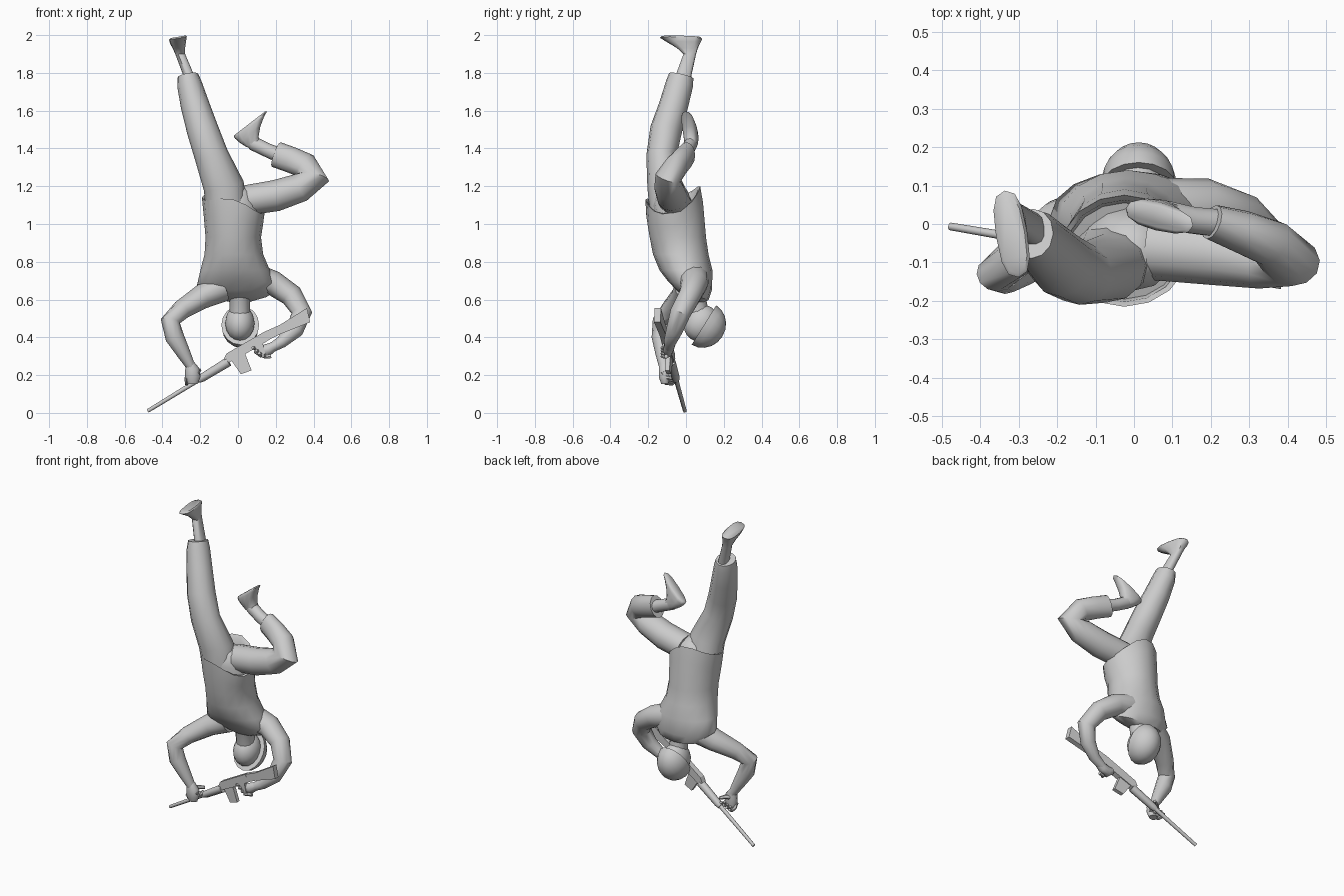
import bpy, bmesh, math
from mathutils import Vector, Matrix

grey = bpy.data.materials.new("light_grey")
grey.diffuse_color = (0.6, 0.6, 0.6, 1)


def finish(name, bm, angle=45):
    bmesh.ops.recalc_face_normals(bm, faces=bm.faces)
    mesh = bpy.data.meshes.new(name)
    bm.to_mesh(mesh)
    bm.free()
    ob = bpy.data.objects.new(name, mesh)
    bpy.context.collection.objects.link(ob)
    mesh.materials.append(grey)
    bpy.ops.object.select_all(action='DESELECT')
    ob.select_set(True)
    bpy.context.view_layer.objects.active = ob
    bpy.ops.object.shade_smooth_by_angle(angle=math.radians(angle))
    return ob


def loft(name, stations, sides=12, ref=(0, 1, 0), axis=None, tilt=None, power=1.0):
    """Skin oval rings (x, y, z, half width, half depth along ref); power < 1 is boxier."""
    bm = bmesh.new()
    pts = [Vector(s[:3]) for s in stations]
    rings = []
    for i, s in enumerate(stations):
        if axis:
            t = Vector(axis).normalized()
        else:
            t = Vector()
            if i > 0:
                t += (pts[i] - pts[i - 1]).normalized()
            if i < len(pts) - 1:
                t += (pts[i + 1] - pts[i]).normalized()
            t.normalize()
        v = Vector(ref)
        v = (v - t * v.dot(t)).normalized()
        u = v.cross(t)
        ring = []
        for k in range(sides):
            a = 2 * math.pi * k / sides
            c, d = [math.copysign(abs(q) ** power, q) for q in (math.cos(a), math.sin(a))]
            p = pts[i] + u * s[3] * c + v * s[4] * d
            if tilt:
                p.z += tilt(p)
            ring.append(bm.verts.new(p))
        rings.append(ring)
    for r0, r1 in zip(rings, rings[1:]):
        for k in range(sides):
            n = (k + 1) % sides
            bm.faces.new((r0[k], r0[n], r1[n], r1[k]))
    bm.faces.new(rings[0])
    bm.faces.new(rings[-1])
    return finish(name, bm)


def gun_y(x):
    return -0.005 - 0.17 * (x + 0.485)


def plate(name, outline, half):
    """Front-view outline given thickness along the slanted rifle plane."""
    bm = bmesh.new()
    f, b = [[bm.verts.new((x, gun_y(x) + d, z)) for x, z in outline] for d in (-half, half)]
    bm.faces.new(f)
    bm.faces.new(b)
    n = len(outline)
    for k in range(n):
        bm.faces.new((f[k], f[(k + 1) % n], b[(k + 1) % n], b[k]))
    return finish(name, bm, 30)


# Shirt with a recessed hem, raised front and back, and a collar higher in front
def shirt_tilt(p):
    top = max(0, min(1, (p.z - 0.93) / 0.12))
    low = max(0, min(1, (0.74 - p.z) / 0.1))
    x, y = (p.x + 0.025) / 0.165, (p.y + 0.07) / 0.145
    return top * (-0.04 * x + 0.035 * y + 0.065 * abs(y) ** 3) - low * 0.3 * (p.y - 0.03)


loft("shirt", [
    (0.01, 0.04, 0.6, 0.07, 0.05), (0, 0.035, 0.625, 0.165, 0.085),
    (-0.01, 0.02, 0.675, 0.207, 0.118), (-0.015, 0, 0.755, 0.184, 0.14),
    (-0.022, -0.028, 0.84, 0.155, 0.147), (-0.025, -0.043, 0.93, 0.147, 0.149),
    (-0.025, -0.06, 1.02, 0.157, 0.15), (-0.025, -0.07, 1.1, 0.166, 0.145),
    (-0.025, -0.07, 1.1, 0.152, 0.132), (-0.025, -0.07, 1.05, 0.145, 0.125)],
    sides=16, axis=(0, 0, 1), tilt=shirt_tilt)
loft("hips", [(-0.01, -0.06, 0.98, 0.12, 0.1), (-0.01, -0.065, 1.1, 0.125, 0.11),
              (-0.005, -0.075, 1.17, 0.08, 0.08), (0, -0.08, 1.2, 0.03, 0.04)],
     axis=(0, 0, 1))

# Straight leg
loft("straight_trouser_leg", [
    (-0.06, -0.09, 1.05, 0.11, 0.1), (-0.075, -0.115, 1.2, 0.108, 0.09),
    (-0.14, -0.13, 1.36, 0.09, 0.08), (-0.188, -0.105, 1.5, 0.084, 0.085),
    (-0.228, -0.065, 1.63, 0.076, 0.077), (-0.257, -0.035, 1.74, 0.066, 0.073),
    (-0.265, -0.025, 1.785, 0.056, 0.066)])
loft("straight_foot", [
    (-0.25, -0.02, 1.73, 0.03, 0.042), (-0.262, -0.012, 1.79, 0.028, 0.042),
    (-0.306, 0.02, 1.9, 0.026, 0.034), (-0.313, 0.008, 1.93, 0.031, 0.055),
    (-0.317, -0.012, 1.96, 0.038, 0.088), (-0.318, -0.026, 1.983, 0.041, 0.114),
    (-0.318, -0.026, 1.991, 0.034, 0.104)],
    axis=(0, 0, 1), ref=(-0.16, 1, 0), power=0.75,
    tilt=lambda p: 0.18 * (p.x + 0.318) if p.z > 1.95 else 0)

# Bent leg
loft("bent_trouser_leg", [
    (0.04, -0.06, 1.125, 0.08, 0.085), (0.2, -0.075, 1.15, 0.083, 0.083),
    (0.33, -0.09, 1.193, 0.077, 0.078), (0.405, -0.095, 1.245, 0.08, 0.07),
    (0.357, -0.05, 1.308, 0.07, 0.062), (0.28, -0.02, 1.34, 0.069, 0.056),
    (0.202, 0.005, 1.368, 0.069, 0.046)])
loft("bent_ankle", [
    (0.24, 0, 1.355, 0.04, 0.038), (0.15, 0.01, 1.393, 0.037, 0.036),
    (0.085, 0.025, 1.425, 0.038, 0.036), (0.05, 0.03, 1.45, 0.03, 0.03)], sides=10)
loft("bent_foot", [
    (0.1, 0.025, 1.415, 0.03, 0.03), (0.075, 0.027, 1.435, 0.043, 0.036),
    (0.063, 0.024, 1.475, 0.072, 0.038), (0.062, 0.02, 1.512, 0.1, 0.037),
    (0.066, 0.018, 1.528, 0.113, 0.033), (0.062, 0.018, 1.533, 0.105, 0.026)],
    axis=(-0.61, 0, 0.79), ref=(0.16, 1, 0.12), power=0.75)

# Arms
loft("bent_arm", [
    (-0.09, 0.02, 0.665, 0.08, 0.085), (-0.195, -0.01, 0.612, 0.064, 0.074),
    (-0.3, -0.08, 0.545, 0.052, 0.055), (-0.358, -0.13, 0.485, 0.052, 0.048),
    (-0.335, -0.135, 0.4, 0.05, 0.047), (-0.285, -0.125, 0.31, 0.036, 0.036),
    (-0.25, -0.115, 0.245, 0.024, 0.028)])
loft("trigger_arm", [
    (0.08, 0.035, 0.715, 0.08, 0.085), (0.19, 0.045, 0.685, 0.066, 0.073),
    (0.285, 0.02, 0.62, 0.06, 0.06), (0.338, -0.03, 0.53, 0.055, 0.055),
    (0.3, -0.06, 0.44, 0.048, 0.045), (0.23, -0.085, 0.375, 0.032, 0.033),
    (0.17, -0.09, 0.34, 0.024, 0.027)])

# Hands with curled fingers
loft("barrel_hand", [
    (-0.255, -0.115, 0.265, 0.022, 0.026), (-0.243, -0.115, 0.23, 0.038, 0.03),
    (-0.24, -0.115, 0.19, 0.042, 0.03), (-0.24, -0.11, 0.155, 0.028, 0.022)], sides=10)
loft("trigger_hand", [
    (0.195, -0.09, 0.355, 0.024, 0.027), (0.16, -0.095, 0.335, 0.032, 0.028),
    (0.12, -0.095, 0.325, 0.032, 0.026), (0.09, -0.09, 0.335, 0.018, 0.018)], sides=10)
for i in range(4):
    x, z = -0.272 + 0.02 * i, 0.158 + 0.01 * i
    loft("barrel_finger", [(x, -0.125, z + 0.03, 0.011, 0.012), (x, -0.105, z, 0.011, 0.011),
                           (x, -0.075, z - 0.004, 0.01, 0.01), (x, -0.05, z + 0.012, 0.008, 0.008)],
         sides=6, ref=(1, 0, 0))
    x, z = 0.09 + 0.018 * i, 0.345 - 0.015 * i
    loft("trigger_finger", [(x + 0.03, -0.105, z, 0.011, 0.012), (x, -0.11, z - 0.004, 0.01, 0.01),
                            (x - 0.012, -0.13, z, 0.008, 0.008)], sides=6, ref=(0, 0, 1))
loft("thumb", [(-0.25, -0.1, 0.225, 0.013, 0.013), (-0.225, -0.075, 0.23, 0.013, 0.013),
               (-0.2, -0.05, 0.225, 0.009, 0.009)], sides=6, ref=(0, 0, 1))

# Neck, head and helmet
loft("neck", [(0.01, 0.04, 0.68, 0.075, 0.07), (0.01, 0.05, 0.61, 0.054, 0.054),
              (0.01, 0.065, 0.52, 0.054, 0.057)])


def ball(name, centre, crown, size, half=False):
    """Oval ball: size = side, length across, depth along the crown direction."""
    bm = bmesh.new()
    bmesh.ops.create_uvsphere(bm, u_segments=16, v_segments=10, radius=1)
    if half:
        bmesh.ops.delete(bm, geom=[v for v in bm.verts if v.co.z < -0.01], context='VERTS')
        bmesh.ops.holes_fill(bm, edges=[e for e in bm.edges if e.is_boundary], sides=0)
    w = Vector(crown).normalized()
    u = Vector((1, 0, 0))
    v = w.cross(u)
    m = Matrix((u * size[0], v * size[1], w * size[2])).transposed().to_4x4()
    bmesh.ops.transform(bm, verts=bm.verts, matrix=Matrix.Translation(centre) @ m)
    return finish(name, bm)


ball("head", (0.01, 0.08, 0.475), (0, 0.85, -0.53), (0.078, 0.1, 0.09))
ball("helmet", (0.012, 0.095, 0.465), (0, 0.85, -0.53), (0.1, 0.123, 0.115), half=True)

# Rifle
loft("barrel", [(x, gun_y(x), 0.012 + 0.61 * (x + 0.475), r, r)
                for x, r in ((-0.478, 0.01), (-0.15, 0.013))], sides=8)
loft("handguard", [(x, gun_y(x), 0.012 + 0.61 * (x + 0.475), r, r)
                   for x, r in ((-0.21, 0.017), (-0.19, 0.022), (-0.05, 0.025))], sides=8)
plate("receiver", [(-0.075, 0.285), (-0.06, 0.315), (0.14, 0.43), (0.17, 0.39),
                   (0.09, 0.34), (-0.05, 0.265)], 0.018)
plate("magazine", [(-0.04, 0.285), (0.015, 0.205), (0.072, 0.225), (0.035, 0.32)], 0.012)
plate("pistol_grip", [(0.085, 0.355), (0.11, 0.3), (0.145, 0.31), (0.13, 0.375)], 0.014)
plate("stock", [(0.13, 0.425), (0.22, 0.465), (0.365, 0.555), (0.382, 0.48),
                (0.22, 0.415), (0.14, 0.375)], 0.017)
